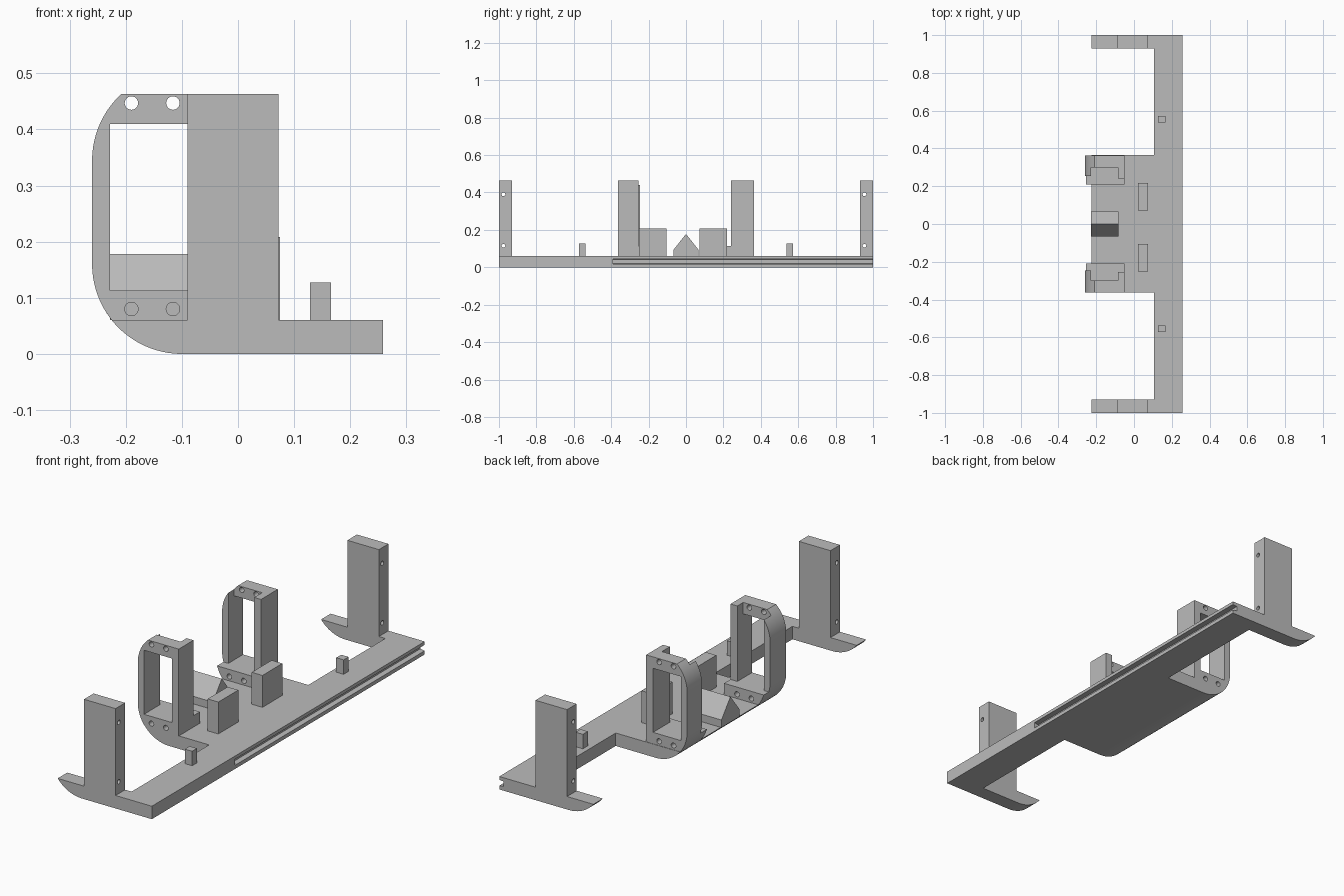
import bpy, bmesh, math
from mathutils import Vector

if "Cube" in bpy.data.objects:
    bpy.data.objects.remove(bpy.data.objects["Cube"])

grey = bpy.data.materials.new("plain grey")
grey.use_nodes = True
grey.diffuse_color = (0.5, 0.5, 0.5, 1)
grey.node_tree.nodes["Principled BSDF"].inputs["Base Color"].default_value = (0.5, 0.5, 0.5, 1)


def extrude(name, points, start, end, axis="y"):
    """Extrude a closed profile: (x, z) along y, or (y, z) along x."""
    bm = bmesh.new()
    place = (lambda a, b: (a, start, b)) if axis == "y" else (lambda a, b: (start, a, b))
    face = bm.faces.new([bm.verts.new(place(a, b)) for a, b in points])
    out = bmesh.ops.extrude_face_region(bm, geom=[face])
    step = Vector((0, end - start, 0)) if axis == "y" else Vector((end - start, 0, 0))
    bmesh.ops.translate(bm, vec=step, verts=[v for v in out["geom"] if isinstance(v, bmesh.types.BMVert)])
    bmesh.ops.recalc_face_normals(bm, faces=bm.faces[:])
    mesh = bpy.data.meshes.new(name)
    bm.to_mesh(mesh)
    bm.free()
    mesh.materials.append(grey)
    obj = bpy.data.objects.new(name, mesh)
    bpy.context.collection.objects.link(obj)
    return obj


def box(name, x0, x1, y0, y1, z0, z1):
    y0, y1 = sorted((y0, y1))
    return extrude(name, [(x0, z0), (x1, z0), (x1, z1), (x0, z1)], y0, y1)


def drill(a, b, radius, start, end, axis):
    ring = [math.tau * i / 24 for i in range(24)]
    return extrude("drill", [(a + radius * math.cos(t), b + radius * math.sin(t)) for t in ring],
                   start, end, axis)


def cut(obj, cutters):
    for cutter in cutters:
        mod = obj.modifiers.new("cut", "BOOLEAN")
        mod.operation, mod.solver, mod.object = "DIFFERENCE", "EXACT", cutter
        bpy.context.view_layer.objects.active = obj
        bpy.ops.object.modifier_apply(modifier=mod.name)
        bpy.data.objects.remove(cutter)


def smooth(obj):
    bpy.ops.object.select_all(action="DESELECT")
    obj.select_set(True)
    bpy.context.view_layer.objects.active = obj
    bpy.ops.object.shade_smooth_by_angle(angle=math.radians(25))


# Rounded outer edge shared by the base, frames and ledges
R, CX, LOW, HIGH = 0.16, -0.1, 0.16, 0.345


def edge(z0, z1, steps=16):
    """Points down the rounded edge from height z1 to z0."""
    pts = []
    for i in range(steps + 1):
        if z1 > HIGH:
            t = math.asin((z1 - HIGH) / R) * (1 - i / steps)
            pts.append((CX - R * math.cos(t), HIGH + R * math.sin(t)))
    t1 = math.asin((LOW - min(z1, LOW)) / R)
    t0 = math.asin((LOW - z0) / R)
    for i in range(steps + 1):
        t = t1 + (t0 - t1) * i / steps
        pts.append((CX - R * math.cos(t), LOW - R * math.sin(t)))
    return pts


# Base: rounded slab, two bays cut out, slide groove along the long edge
TOP, EDGE_X, HEIGHT = 0.06, 0.258, 0.463
base = extrude("base", edge(0, TOP) + [(EDGE_X, 0), (EDGE_X, TOP)], -1, 1)
groove = bpy.data.objects
groove = extrude("groove", [(-0.39, 0.012), (1.1, 0.012), (1.1, 0.05), (-0.39, 0.05)], 0.235, 0.3, "x")
for v in groove.data.vertices:
    if v.co.x < EDGE_X:
        v.co.z = 0.02 if v.co.z < 0.03 else 0.042
cut(base, [box("bay", -0.4, 0.105, 0.365, 0.93, -0.1, 0.2),
           box("bay", -0.4, 0.105, -0.93, -0.362, -0.1, 0.2), groove])
smooth(base)

for side, label in ((-1, "front"), (1, "back")):
    # End post with two through holes
    post = box(label + "_post", -0.09, 0.072, side * 0.93, side, TOP, HEIGHT)
    cut(post, [drill(side * 0.965 - 0.011, z, 0.01, -0.2, 0.2, "x") for z in (0.115, 0.39)])
    smooth(post)

    # Window frame with a set-back top bar
    inner = 0.245 if side < 0 else 0.24
    y0, y1 = sorted((side * inner, side * 0.363))
    frame = extrude(label + "_frame", edge(TOP, HEIGHT) + [(-0.05, TOP), (-0.05, HEIGHT)], y0, y1)
    if side < 0:
        shave = box("shave", -0.085, 0, -0.255, -0.2, 0.113, 0.6)
    else:
        shave = box("shave", -0.4, -0.228, 0.2, 0.255, 0.113, 0.6)
    cut(frame, [box("window", -0.228, -0.085, side * 0.1, side * 0.5, 0.113, 0.41),
                box("recess", -0.228, -0.085, side * 0.1, side * 0.298, 0.3, 0.6), shave])
    # Ledge at the foot of the frame
    a, b = sorted((side * 0.208, side * inner))
    ledge = extrude(label + "_ledge", edge(TOP, 0.113) + [(-0.05, TOP), (-0.05, 0.113)], a, b)
    for obj, heights in ((frame, (0.08, 0.447)), (ledge, (0.08,))):
        cut(obj, [drill(x, z, 0.012, side * 0.1, side * 0.5, "y")
                  for x in (-0.19, -0.116) for z in heights])
        smooth(obj)

    # Locating peg and stop block
    mid = side * 0.555
    box(label + "_peg", 0.128, 0.166, mid - 0.018, mid + 0.018, TOP, 0.127)
    mid = 0.145 if side > 0 else -0.178
    box(label + "_block", 0.02, 0.075, mid - 0.073, mid + 0.073, TOP, 0.208)

# Triangular ridge between the frames
extrude("ridge", [(-0.066, TOP), (0.066, TOP), (0.066, 0.095), (0, 0.178), (-0.066, 0.095)],
        -0.228, -0.083, "x")
